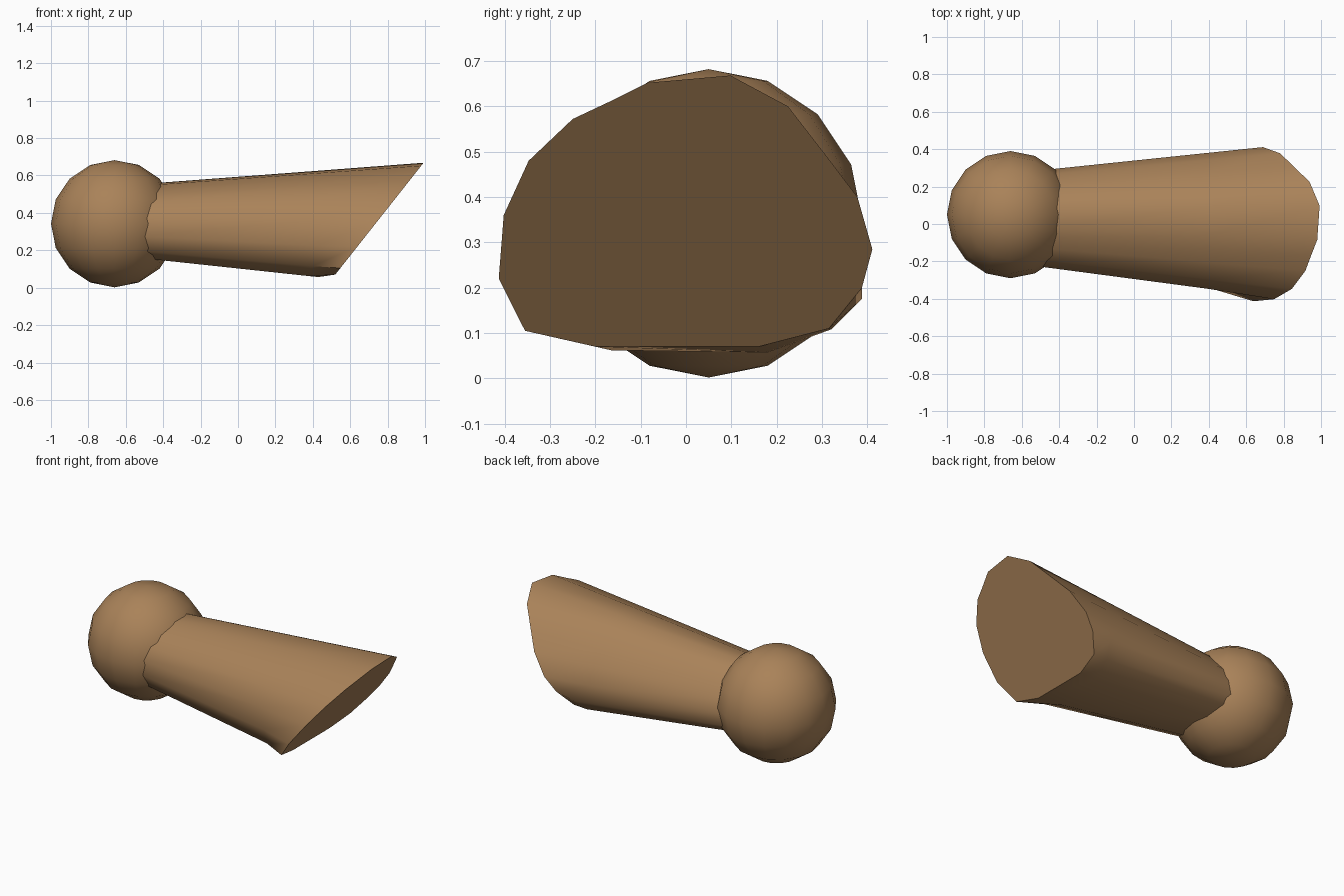
import bpy, bmesh, math
from mathutils import Vector

if "Cube" in bpy.data.objects:
    bpy.data.objects.remove(bpy.data.objects["Cube"])

wood = bpy.data.materials.new("brown")
wood.diffuse_color = (0.40, 0.225, 0.10, 1)
wood.use_nodes = True
wood.node_tree.nodes["Principled BSDF"].inputs["Base Color"].default_value = wood.diffuse_color

# Round ball end
bpy.ops.mesh.primitive_uv_sphere_add(segments=16, ring_count=8, radius=0.34,
                                     location=(-0.66, 0.05, 0.342))
ball = bpy.context.object
ball.name = "ball"
ball.data.materials.append(wood)
bpy.ops.object.shade_smooth()

# Slanted cut outline (y, z) of the flared shaft, with optional bulge point behind it
APEX = Vector((-2.68, 0.06, 0.39))
outline = [
    (-0.085, 0.652, None), (0.098, 0.668, None), (0.225, 0.60, None),
    (0.31, 0.49, None), (0.378, 0.40, None), (0.411, 0.285, None),
    (0.388, 0.20, (0.50, 0.388, 0.175)), (0.315, 0.11, (0.46, 0.32, 0.108)),
    (0.16, 0.07, (0.43, 0.18, 0.057)), (-0.20, 0.07, (0.38, -0.165, 0.062)),
    (-0.355, 0.105, (0.40, -0.29, 0.115)), (-0.413, 0.22, (0.42, -0.347, 0.225)),
    (-0.402, 0.36, (0.40, -0.347, 0.36)), (-0.347, 0.48, None),
    (-0.25, 0.572, None), (-0.165, 0.612, None),
]


def toward_apex(p, x):
    return APEX + (p - APEX) * ((x - APEX.x) / (p.x - APEX.x))


# Flared shaft running from inside the ball to the slanted cut
bm = bmesh.new()
rings = [[], [], []]
for y, z, bulge in outline:
    tip = Vector((0.52 + (z - 0.07) * 0.79, y, z))
    mid = Vector(bulge) if bulge else toward_apex(tip, 0.4)
    for ring, p in zip(rings, (toward_apex(mid, -0.54), mid, tip)):
        ring.append(bm.verts.new(p))
n = len(outline)
for a, b in zip(rings, rings[1:]):
    for i in range(n):
        j = (i + 1) % n
        bm.faces.new((a[i], a[j], b[j], b[i]))
bm.faces.new(rings[0])
bm.faces.new(rings[2])
bmesh.ops.recalc_face_normals(bm, faces=bm.faces)
mesh = bpy.data.meshes.new("shaft")
bm.to_mesh(mesh)
bm.free()
shaft = bpy.data.objects.new("shaft", mesh)
bpy.context.collection.objects.link(shaft)
mesh.materials.append(wood)

bpy.ops.object.select_all(action='DESELECT')
shaft.select_set(True)
bpy.context.view_layer.objects.active = shaft
bpy.ops.object.shade_smooth_by_angle(angle=math.radians(45))
